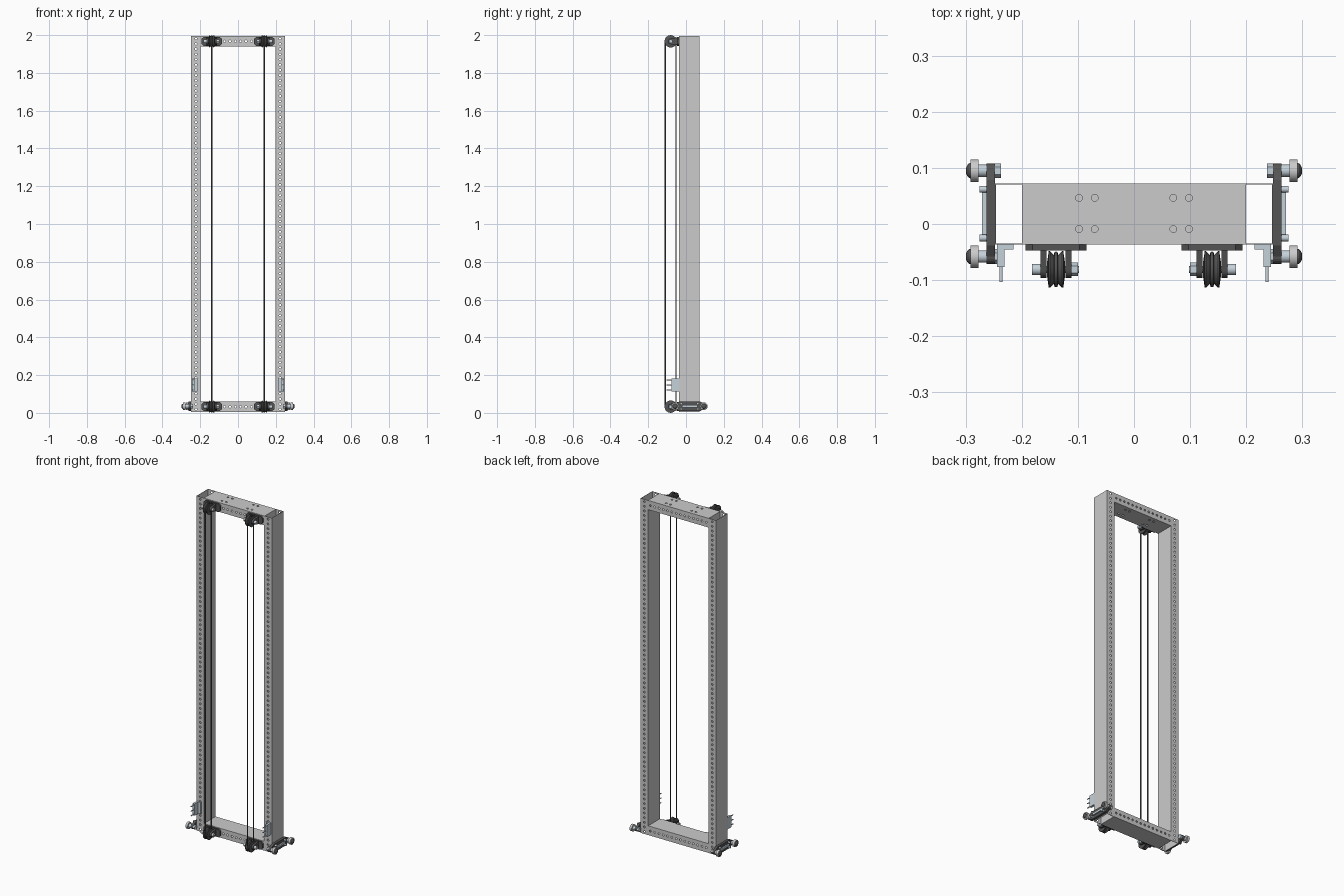
import bpy, bmesh
from math import pi, sin, cos
from mathutils import Vector

if "Cube" in bpy.data.objects:
    bpy.data.objects.remove(bpy.data.objects["Cube"])

Z0, Z1 = 0.005, 1.995            # frame bottom and top
YF, YB = -0.0365, 0.0725         # frame front and back
PZ = (0.033, 1.967)              # pulley heights
PX, PY = 0.139, -0.081           # pulley centre
T = 0.002                        # sheet thickness


def material(name, rgb):
    m = bpy.data.materials.new(name)
    m.diffuse_color = (*rgb, 1)
    m.use_nodes = True
    m.node_tree.nodes["Principled BSDF"].inputs["Base Color"].default_value = m.diffuse_color
    return m


DARK = material("dark_metal", (0.09, 0.09, 0.09))
STEEL = material("pale_steel", (0.56, 0.64, 0.70))


def finish(name, bm, mat=None, mirror=True, smooth=False):
    bmesh.ops.recalc_face_normals(bm, faces=bm.faces)
    if smooth:
        for f in bm.faces:
            f.smooth = True
        for e in bm.edges:
            e.smooth = e.calc_face_angle(0) < 0.5
    me = bpy.data.meshes.new(name)
    bm.to_mesh(me)
    bm.free()
    ob = bpy.data.objects.new(name, me)
    bpy.context.collection.objects.link(ob)
    if mat:
        me.materials.append(mat)
    if mirror:
        ob.modifiers.new("mirror", 'MIRROR')
    return ob


def prism(name, pts, axis, a, b, mat=None, mirror=True, smooth=False):
    """Extrude a 2D outline along x (pts = y,z), y (pts = x,z) or z (pts = x,y)."""
    bm = bmesh.new()
    i = "xyz".index(axis)

    def at(p, h):
        v = list(p)
        v.insert(i, h)
        return bm.verts.new(v)
    lo = [at(p, a) for p in pts]
    hi = [at(p, b) for p in pts]
    bm.faces.new(lo)
    bm.faces.new(hi)
    n = len(pts)
    for k in range(n):
        bm.faces.new((lo[k], lo[(k + 1) % n], hi[(k + 1) % n], hi[k]))
    return finish(name, bm, mat, mirror, smooth)


def box(name, x, y, z, mat=None, mirror=True):
    return prism(name, [(x[0], y[0]), (x[1], y[0]), (x[1], y[1]), (x[0], y[1])],
                 'z', z[0], z[1], mat, mirror)


def lathe(name, profile, y, z, segs=32, mat=None):
    """Turn an (x, radius) profile around an axis parallel to x."""
    bm = bmesh.new()
    rings = [[bm.verts.new((x, y + r * cos(2 * pi * k / segs), z + r * sin(2 * pi * k / segs)))
              for k in range(segs)] for x, r in profile]
    for A, B in zip(rings, rings[1:]):
        for k in range(segs):
            j = (k + 1) % segs
            bm.faces.new((A[k], A[j], B[j], B[k]))
    bm.faces.new(rings[0])
    bm.faces.new(rings[-1])
    return finish(name, bm, mat, True, segs > 8)


def arc(cy, cz, r, a0, a1, n=10):
    return [(cy + r * cos(a0 + (a1 - a0) * k / n), cz + r * sin(a0 + (a1 - a0) * k / n))
            for k in range(n + 1)]


def perforated(name, x, z, y, step, count, mirror):
    """Sheet strip: one cell with a round hole, arrayed and thickened."""
    bm = bmesh.new()
    c = [(x[1], z[1]), (x[0], z[1]), (x[0], z[0]), (x[1], z[0])]
    mx, mz = sum(x) / 2, sum(z) / 2
    outer, inner = [], []
    for i in range(12):
        p, q, f = Vector(c[i // 3]), Vector(c[(i // 3 + 1) % 4]), (i % 3) / 3
        o = p.lerp(q, f)
        a = pi / 4 + i * pi / 6
        outer.append(bm.verts.new((o.x, y, o.y)))
        inner.append(bm.verts.new((mx + 0.0058 * cos(a), y, mz + 0.0058 * sin(a))))
    for i in range(12):
        j = (i + 1) % 12
        bm.faces.new((outer[i], outer[j], inner[j], inner[i]))
    ob = finish(name, bm, None, False)
    ar = ob.modifiers.new("array", 'ARRAY')
    ar.use_relative_offset = False
    ar.use_constant_offset = True
    ar.constant_offset_displace = step
    ar.count = count
    ar.use_merge_vertices = True
    ar.merge_threshold = 0.0002
    so = ob.modifiers.new("thickness", 'SOLIDIFY')
    so.thickness, so.offset = T, 0
    if mirror:
        ob.modifiers.new("mirror", 'MIRROR')


# Hollow box posts and crossbars: perforated walls front and back
pitch = (Z1 - Z0) / 72
BARS = {"bottom": (Z0, Z0 + 0.055), "top": (Z1 - 0.055, Z1)}
for side, y in (("front", YF + T / 2), ("back", YB - T / 2)):
    perforated(f"post_{side}_wall", (0.198, 0.248), (Z0, Z0 + pitch), y, (0, 0, pitch), 72, True)
    w = 0.396 / 14
    for lvl, z in BARS.items():
        perforated(f"{lvl}_bar_{side}_wall", (-0.198, -0.198 + w), z, y, (w, 0, 0), 14, False)

# Bolt hole cutter for the top bar
bm = bmesh.new()
for x in (-0.098, -0.07, 0.07, 0.098):
    for y in (-0.009, 0.0465):
        r = bmesh.ops.create_cone(bm, cap_ends=True, segments=20, radius1=0.006, radius2=0.006, depth=0.2)
        bmesh.ops.translate(bm, verts=r["verts"], vec=(x, y, Z1))
cutter = finish("hole_cutter", bm, None, False)
cutter.hide_render = True
cutter.hide_viewport = True

# Plain walls closing the box sections
box("post_outer_wall", (0.246, 0.248), (YF, YB), (Z0, Z1))
box("post_inner_wall", (0.198, 0.2), (YF, YB), (Z0, Z1))
for lvl, z in BARS.items():
    for n, a in (("lower", z[0]), ("upper", z[1] - T)):
        ob = box(f"{lvl}_bar_{n}_wall", (-0.198, 0.198), (YF, YB), (a, a + T), mirror=False)
        if lvl == "top":
            cut = ob.modifiers.new("holes", 'BOOLEAN')
            cut.object, cut.solver = cutter, 'EXACT'

# Pulleys with brackets at the top and bottom
for lvl, z in zip(("bottom", "top"), PZ):
    plate = [(PX + a, z + b) for a, b in ((-0.054, -0.013), (-0.042, -0.024), (0.042, -0.024), (0.054, -0.013),
                                          (0.054, 0.013), (0.042, 0.024), (-0.042, 0.024), (-0.054, 0.013))]
    prism(f"{lvl}_pulley_base", plate, 'y', -0.047, YF, DARK)
    ear = [(-0.046, z - 0.021), (-0.046, z + 0.021)] + arc(PY, z, 0.015, pi / 2, 3 * pi / 2)
    for n, x in (("inner", PX - 0.028), ("outer", PX + 0.017)):
        prism(f"{lvl}_{n}_pulley_ear", ear, 'x', x, x + 0.011, DARK, smooth=True)
    groove = [(-0.016, 0.012), (-0.013, 0.0325), (-0.011, 0.0325), (-0.003, 0.025),
              (0.003, 0.025), (0.011, 0.0325), (0.013, 0.0325), (0.016, 0.012)]
    lathe(f"{lvl}_pulley", [(PX + x, r) for x, r in groove], PY, z, 40, DARK)
    lathe(f"{lvl}_pulley_axle", [(PX - 0.041, 0.006), (PX + 0.03, 0.006)], PY, z, 20, STEEL)
    lathe(f"{lvl}_pulley_nut", [(PX - 0.039, 0.012), (PX - 0.028, 0.012)], PY, z, 6, STEEL)
    lathe(f"{lvl}_pulley_bolt_head", [(PX + 0.028, 0.010), (PX + 0.043, 0.010)], PY, z, 24, STEEL)

# Rope loops running round each pair of pulleys
for name, s in (("left", -1), ("right", 1)):
    pts = arc(PY, PZ[1], 0.0285, 0, pi, 20) + arc(PY, PZ[0], 0.0285, pi, 2 * pi, 20)
    cu = bpy.data.curves.new(f"{name}_rope", 'CURVE')
    cu.dimensions = '3D'
    cu.bevel_depth, cu.bevel_resolution = 0.0033, 2
    sp = cu.splines.new('POLY')
    sp.points.add(len(pts) - 1)
    for p, (y, z) in zip(sp.points, pts):
        p.co = (s * PX, y, z, 1)
    sp.use_cyclic_u = True
    cu.materials.append(DARK)
    bpy.context.collection.objects.link(bpy.data.objects.new(f"{name}_rope", cu))

# Side carrier plates at the foot of the posts
ZC = 0.035
WY = (-0.058, 0.095)
outline = (arc(WY[1], ZC, 0.013, -pi / 2, pi / 2) + [(0.078, ZC + 0.024), (-0.038, ZC + 0.024)]
           + arc(WY[0], ZC, 0.013, pi / 2, 3 * pi / 2) + [(-0.038, ZC - 0.024), (0.078, ZC - 0.024)])
prism("carrier_plate", outline, 'x', 0.248, 0.263, DARK)
box("carrier_bar", (0.263, 0.271), (-0.022, 0.06), (ZC - 0.006, ZC + 0.006), STEEL)
for i, y in enumerate((-0.025, 0.062)):
    for j, z in enumerate((ZC - 0.014, ZC + 0.014)):
        lathe(f"carrier_bolt_{i}{j}", [(0.263, 0.006), (0.275, 0.006)], y, z, 16, STEEL)

# Rollers on the ends of the carrier plates
for n, y in zip(("front", "back"), WY):
    lathe(f"{n}_roller_nut", [(0.237, 0.013), (0.248, 0.013)], y, ZC, 6, STEEL)
    lathe(f"{n}_roller_spacer", [(0.263, 0.011), (0.278, 0.011)], y, ZC, 24, STEEL)
    lathe(f"{n}_roller", [(0.277, 0.020), (0.291, 0.020)], y, ZC, 32)
    lathe(f"{n}_roller_bolt_head", [(0.290, 0.014), (0.294, 0.013), (0.297, 0.010), (0.299, 0.006)],
          y, ZC, 24, DARK)

# Angle brackets with three pins on the post fronts
angle = [(0.215, YF), (0.215, -0.045), (0.231, -0.045), (0.231, -0.077),
         (0.244, -0.077), (0.244, YF)]
prism("pin_bracket", angle, 'z', 0.113, 0.183, STEEL)
for i in range(3):
    ring = arc(0.237, 0.121 + i * 0.027, 0.003, 0, 11 * pi / 6, 11)
    prism(f"bracket_pin_{i}", ring, 'y', -0.103, -0.075, STEEL, smooth=True)
